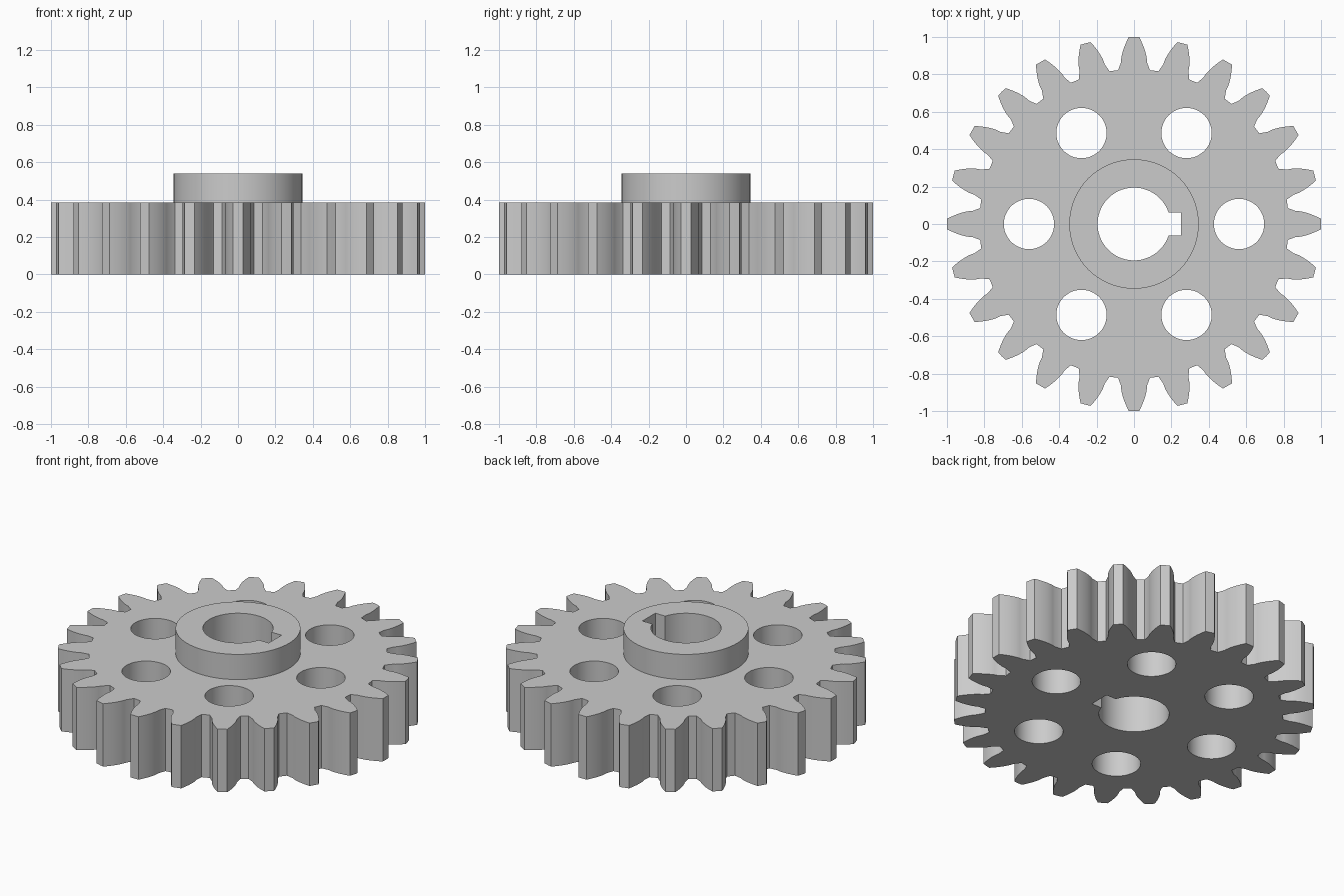
import bpy, bmesh
from math import sin, cos, tan, acos, asin, pi, radians, sqrt

cube = bpy.data.objects.get("Cube")
if cube:
    bpy.data.objects.remove(cube, do_unlink=True)

# Proportions, in units of the gear module
TEETH = 24
M = 2 / (TEETH + 2)
PITCH_R, TIP_R, ROOT_R = M * TEETH / 2, 1.0, M * (TEETH - 2.5) / 2
BASE_R = PITCH_R * cos(radians(20))
WHEEL_H, HUB_H = 5 * M, 7 * M
HUB_R, BORE_R = 4.5 * M, 2.53 * M
KEY_X, KEY_HALF = 3.27 * M, 0.81 * M
HOLE_R, HOLE_RING = 1.75 * M, 7.3 * M


def polar(r, a):
    return (r * cos(a), r * sin(a))


def circle(r, cx=0, cy=0, n=72):
    return [(cx + r * cos(2 * pi * i / n), cy + r * sin(2 * pi * i / n)) for i in range(n)]


def involute(r):
    a = acos(min(1, BASE_R / r))
    return tan(a) - a


def tooth_outline():
    """Involute teeth with sloped root corners."""
    base_half = pi / (2 * TEETH) + involute(PITCH_R)
    steps = 7
    flank = [(ROOT_R, radians(5.9))]
    for i in range(steps + 1):
        r = BASE_R + (TIP_R - BASE_R) * i / steps
        flank.append((r, base_half - involute(r)))
    pts = []
    for t in range(TEETH):
        mid = 2 * pi * t / TEETH
        pts += [polar(r, mid - a) for r, a in flank]
        pts.append(polar(TIP_R, mid))
        pts += [polar(r, mid + a) for r, a in reversed(flank)]
    return pts


def keyed_bore(n=64):
    """Round bore with a square keyway on +x."""
    a0 = asin(KEY_HALF / BORE_R)
    pts = [polar(BORE_R, a0 + (2 * pi - 2 * a0) * i / n) for i in range(n + 1)]
    return pts + [(KEY_X, -KEY_HALF), (KEY_X, KEY_HALF)]


bm = bmesh.new()


def ring(points, z):
    verts = [bm.verts.new((x, y, z)) for x, y in points]
    return [bm.edges.new((verts[i - 1], v)) for i, v in enumerate(verts)]


def cap(loops, z):
    edges = [e for pts in loops for e in ring(pts, z)]
    bmesh.ops.triangle_fill(bm, edges=edges, use_beauty=True, normal=(0, 0, 1))


def wall(points, z0, z1):
    low = [bm.verts.new((x, y, z0)) for x, y in points]
    high = [bm.verts.new((x, y, z1)) for x, y in points]
    for i in range(len(points)):
        bm.faces.new((low[i - 1], low[i], high[i], high[i - 1]))


outline, bore, hub = tooth_outline(), keyed_bore(), circle(HUB_R)
holes = [circle(HOLE_R, *polar(HOLE_RING, k * pi / 3), n=48) for k in range(6)]

# Toothed wheel with lightening holes
cap([outline, bore] + holes, 0)
cap([outline, hub] + holes, WHEEL_H)
wall(outline, 0, WHEEL_H)
for h in holes:
    wall(h, 0, WHEEL_H)

# Raised hub and keyed bore
wall(hub, WHEEL_H, HUB_H)
cap([hub, bore], HUB_H)
wall(bore, 0, HUB_H)

bmesh.ops.remove_doubles(bm, verts=bm.verts, dist=1e-5)
bmesh.ops.recalc_face_normals(bm, faces=bm.faces)
mesh = bpy.data.meshes.new("spur_gear")
bm.to_mesh(mesh)
bm.free()

# Plain grey metal
grey = bpy.data.materials.new("grey_metal")
grey.use_nodes = True
color = (0.6, 0.6, 0.6, 1)
grey.diffuse_color = color
grey.node_tree.nodes["Principled BSDF"].inputs["Base Color"].default_value = color
mesh.materials.append(grey)

gear = bpy.data.objects.new("spur_gear", mesh)
bpy.context.collection.objects.link(gear)
bpy.ops.object.select_all(action='DESELECT')
gear.select_set(True)
bpy.context.view_layer.objects.active = gear
bpy.ops.object.shade_smooth_by_angle(angle=radians(25))
